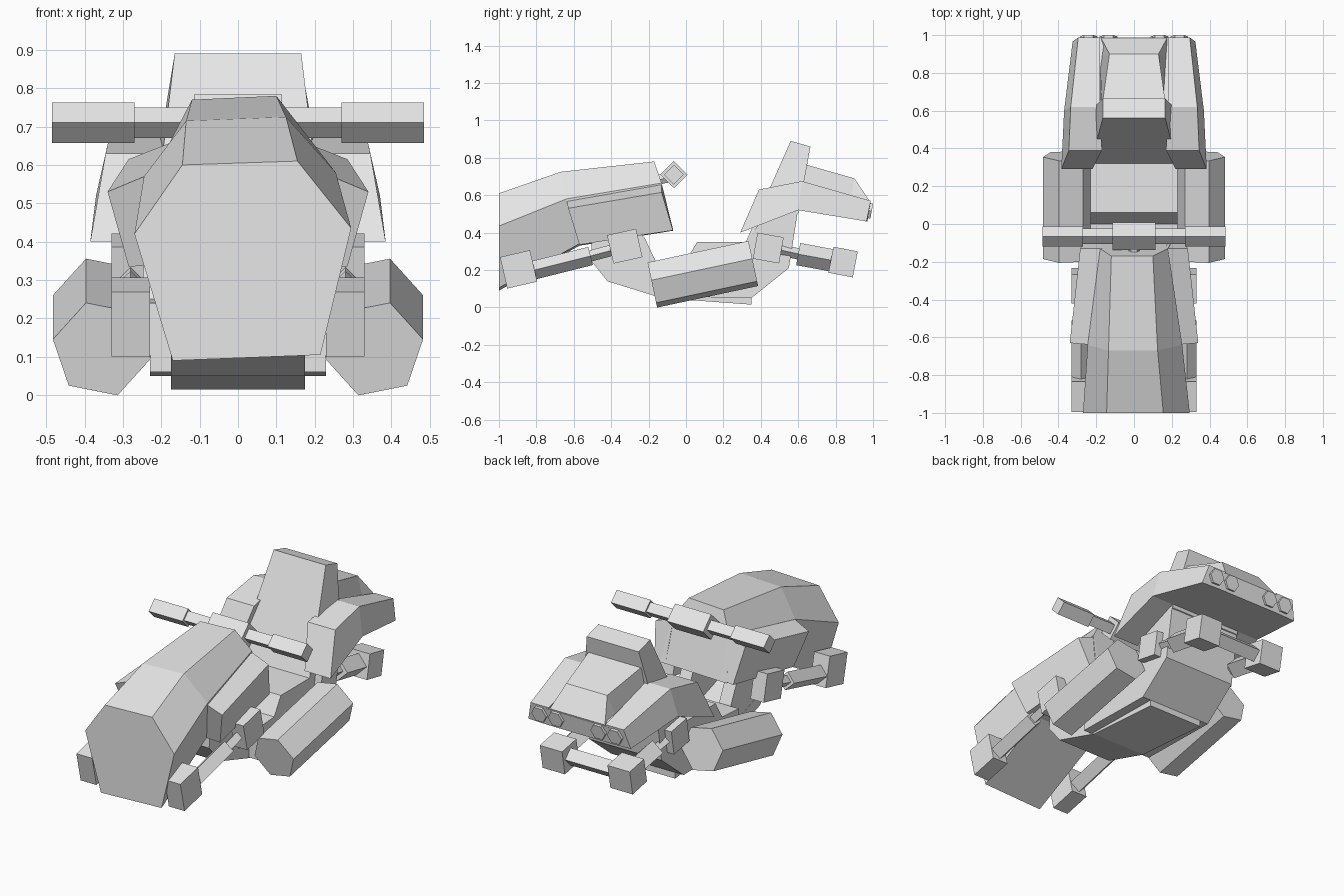
import bpy, bmesh, math
from mathutils import Vector

cube = bpy.data.objects.get("Cube")
if cube:
    bpy.data.objects.remove(cube)

grey = bpy.data.materials.new("light_grey")
grey.use_nodes = True
grey.diffuse_color = (0.8, 0.8, 0.8, 1)
grey.node_tree.nodes["Principled BSDF"].inputs["Base Color"].default_value = (0.8, 0.8, 0.8, 1)


def loft(name, rings):
    """Closed solid through rings that share a point count."""
    bm = bmesh.new()
    loops = [[bm.verts.new(p) for p in ring] for ring in rings]
    n = len(loops[0])
    for a, b in zip(loops, loops[1:]):
        for i in range(n):
            j = (i + 1) % n
            bm.faces.new((a[i], a[j], b[j], b[i]))
    bm.faces.new(loops[0][::-1])
    bm.faces.new(loops[-1])
    bmesh.ops.recalc_face_normals(bm, faces=bm.faces)
    mesh = bpy.data.meshes.new(name)
    bm.to_mesh(mesh)
    bm.free()
    mesh.materials.append(grey)
    obj = bpy.data.objects.new(name, mesh)
    bpy.context.scene.collection.objects.link(obj)
    return obj


def slab(name, profile, x0, x1):
    """Side profile (y, z) extruded across x."""
    return loft(name, [[(x, y, z) for y, z in profile] for x in (x0, x1)])


def prism(name, a, b, radius, sides=4, turn=45, wide=1.0):
    """Straight prism from a to b; turn rotates its cross-section."""
    a, b = Vector(a), Vector(b)
    axis = (b - a).normalized()
    ref = Vector((0, 1, 0)) if abs(axis.x) > 0.9 else Vector((1, 0, 0))
    u = (ref - axis * ref.dot(axis)).normalized()
    w = axis.cross(u)
    if w.z < 0:
        w = -w
    ang = [math.radians(turn + 360 * i / sides) for i in range(sides)]
    return loft(name, [[p + u * radius * wide * math.cos(t) + w * radius * math.sin(t)
                        for t in ang] for p in (a, b)])


# Front cowl: three six-sided sections, leaning back at the rear
loft("front_cowl", [
    [(-.17, -1, .09), (.215, -1, .105), (.295, -1, .435),
     (.155, -1, .61), (-.145, -1, .60), (-.27, -1, .42)],
    [(-.19, -.57, .33), (.2, -.57, .34), (.255, -.64, .58),
     (.125, -.67, .725), (-.135, -.67, .715), (-.245, -.64, .57)],
    [(-.21, -.07, .41), (.21, -.07, .42), (.18, -.13, .665),
     (.10, -.17, .78), (-.12, -.17, .77), (-.18, -.13, .655)],
])

# Main body and belly plate
slab("body", [(-.15, .06), (.35, .05), (.55, .21), (.6, .53), (.45, .53),
              (.32, .35), (.06, .35), (.0, .25), (-.15, .24)], -.23, .23)
slab("belly_plate", [(-.5, .24), (-.42, .14), (-.13, .05), (.35, .015),
                     (.35, .07), (-.1, .1), (-.4, .2)], -.175, .175)

# Backrest
loft("backrest", [
    [(-.23, .32, .35), (.23, .32, .35), (.23, .6, .5), (-.23, .6, .5)],
    [(-.165, .56, .89), (.165, .56, .89), (.165, .665, .86), (-.165, .665, .86)],
])


# Tail: core between wide flat shoulders, plus a raised deck
def tail_ring(low, high):
    (xl, yl, zl), (xh, yh, zh) = low, high
    return [(-xl, yl, zl), (xl, yl, zl), (xh, yh, zh), (-xh, yh, zh)]


loft("tail_core", [
    tail_ring((.22, .40, .44), (.18, .48, .6)),
    tail_ring((.22, .60, .52), (.2, .63, .66)),
    tail_ring((.2, .97, .46), (.2, .987, .56)),
])
loft("tail_deck", [
    tail_ring((.18, .55, .6), (.17, .62, .77)),
    tail_ring((.18, .88, .56), (.13, .9, .69)),
    tail_ring((.18, .97, .5), (.175, .985, .565)),
])

# Tail lights
for i, x in enumerate((-.24, -.135, .135, .24)):
    prism(f"tail_light_{i + 1}", (x, .94, .525), (x, .993, .515), .047, 6, 0)

for s, side in ((1, "left"), (-1, "right")):
    def mirrored(ring):
        return [(s * x, y, z) for x, y, z in ring]

    # Flared cowl panel and the arm that carries the cowl
    loft(side + "_cowl_panel", [mirrored(ring) for ring in (
        [(.34, -.63, .53), (.22, -.64, .58), (.18, -.57, .34), (.285, -.57, .335)],
        [(.285, -.13, .615), (.17, -.13, .66), (.18, -.07, .42), (.25, -.07, .412)])])
    slab(side + "_cowl_arm", [(-.51, .25), (-.42, .16), (-.14, .1), (-.14, .2),
                              (-.22, .37), (-.3, .46), (-.5, .4)], s * .1, s * .174)
    # Tail shoulder
    loft(side + "_shoulder", [mirrored(ring) for ring in (
        [(.22, .29, .40), (.385, .29, .40), (.345, .39, .63), (.17, .39, .63)],
        [(.22, .60, .52), (.37, .60, .52), (.335, .62, .675), (.18, .62, .675)],
        [(.2, .97, .46), (.325, .965, .46), (.295, .988, .57), (.18, .988, .57)])])
    # Hexagonal side pod, pitched nose down
    prism(side + "_pod", (s * .355, -.18, .12), (s * .355, .36, .235), .13, 6,
          11.5 if s > 0 else 48.5)
    # Front fork: square end block, diamond bar, thin link and mount
    x = s * .28
    prism(side + "_front_block", (x, -.975, .185), (x, -.815, .222), .122, wide=.58)
    prism(side + "_front_bar", (x, -.83, .195), (x, -.51, .275), .05, turn=0)
    prism(side + "_front_link", (x, -.53, .27), (x, -.38, .31), .03, turn=0)
    prism(side + "_front_mount", (s * .288, -.405, .31), (s * .288, -.25, .345), .11, wide=.54)
    # Rear fork
    x = s * .215
    prism(side + "_rear_mount", (s * .23, .37, .33), (s * .23, .51, .305), .1, wide=.6)
    prism(side + "_rear_link", (s * .225, .49, .31), (x, .63, .28), .03, turn=0)
    prism(side + "_rear_bar", (x, .6, .285), (x, .79, .25), .06, turn=0)
    prism(side + "_rear_block", (x, .775, .255), (x, .905, .23), .1)
    # Handlebar grip
    prism(side + "_grip", (s * .27, -.065, .71), (s * .485, -.065, .71), .053, turn=0)
prism("rear_crossbar", (-.17, .84, .243), (.17, .84, .243), .05, turn=0)

# Handlebar and stem
prism("handlebar", (-.28, -.065, .71), (.28, -.065, .71), .04, turn=0)
prism("handlebar_clamp", (-.115, -.065, .71), (.115, -.065, .71), .073, turn=0)
prism("handlebar_stem", (0, -.2, .67), (0, -.07, .70), .03, 6, 0)
